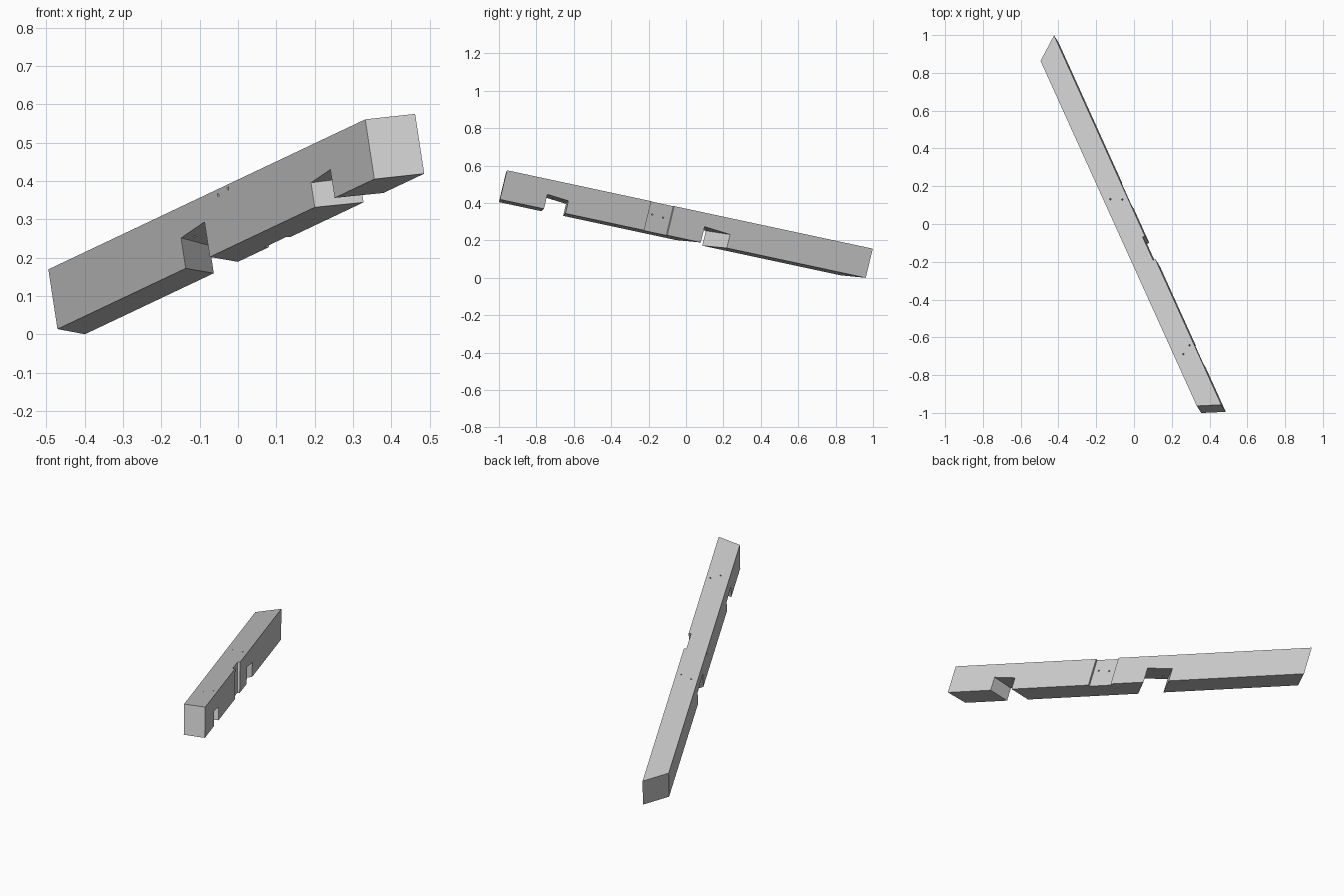
import bpy, bmesh
from mathutils import Vector, Matrix

cube = bpy.data.objects.get("Cube")
if cube:
    bpy.data.objects.remove(cube, do_unlink=True)

# Rafter frame: level run, across, plumb up, from the near top left corner
CORNER = Vector((0.332, -0.963, 0.561))
UP = Vector((-0.147, 0.231, 0.962)).normalized()
RUN = Vector((-0.394, 0.878, -0.271))
RUN = (RUN - UP * RUN.dot(UP)).normalized()
ACROSS = RUN.cross(UP)
SLOPE, DEPTH, WIDTH = 0.082, 0.162, 0.121


def place(s, t, k):
    return CORNER + RUN * s + ACROSS * t + UP * k


def make_object(name, bm):
    bmesh.ops.recalc_face_normals(bm, faces=bm.faces)
    mesh = bpy.data.meshes.new(name)
    bm.to_mesh(mesh)
    bm.free()
    obj = bpy.data.objects.new(name, mesh)
    bpy.context.scene.collection.objects.link(obj)
    return obj


def prism(name, plan, low, high, slope=0.0):
    """Plumb-sided block over a four-cornered plan."""
    bm = bmesh.new()
    bottom = [bm.verts.new(place(s, t, low + slope * s)) for s, t in plan]
    top = [bm.verts.new(place(s, t, high + slope * s)) for s, t in plan]
    bm.faces.new(bottom)
    bm.faces.new(top)
    for i in range(4):
        j = (i + 1) % 4
        bm.faces.new((bottom[i], bottom[j], top[j], top[i]))
    return make_object(name, bm)


def notch(name, start, end, skew, seat):
    """Birdsmouth cutter crossing the whole underside at a skew."""
    plan = []
    for base, sides in ((start, (-0.3, 1.3)), (end, (1.3, -0.3))):
        plan += [(base + skew * f, WIDTH * f) for f in sides]
    return prism(name, plan, seat - 0.3, seat)


def drill(name, a, b):
    """Thin round cutter that runs slightly past both points."""
    a, b = place(*a), place(*b)
    axis = (b - a).normalized()
    length = (b - a).length + 0.04
    turn = axis.to_track_quat('Z', 'Y').to_matrix().to_4x4()
    bm = bmesh.new()
    bmesh.ops.create_cone(bm, cap_ends=True, segments=12, radius1=0.0042,
                          radius2=0.0042, depth=length,
                          matrix=Matrix.Translation((a + b) / 2) @ turn)
    return make_object(name, bm)


# Beam with skewed plumb-cut ends
beam = prism("rafter_beam",
             [(0, 0), (-0.05, WIDTH), (2.13, WIDTH), (2.036, 0)],
             -DEPTH, 0, SLOPE)

# Two birdsmouth notches and the shallow side housing
NEAR_SEAT, MID_SEAT = -0.064, 0.02
cutters = [
    notch("near_notch_cutter", 0.255, 0.383, -0.043, NEAR_SEAT),
    notch("middle_notch_cutter", 1.057, 1.212, 0.09, MID_SEAT),
    prism("housing_cutter", [(0.81, 0.108), (0.947, 0.108),
                             (0.947, 0.16), (0.81, 0.16)], -0.4, 0.3),
]

# Screw holes: plumb through the notches, slanted through the housing
for s, t, seat in ((0.313, 0.098, NEAR_SEAT), (0.283, 0.049, NEAR_SEAT),
                   (1.204, 0.035, MID_SEAT), (1.175, 0.092, MID_SEAT)):
    cutters.append(drill("plumb_hole_cutter", (s, t, seat), (s, t, SLOPE * s)))
for s in (0.84, 0.905):
    cutters.append(drill("slanted_hole_cutter", (s, 0.108, 0.001),
                         (s + 0.046, 0, 0.062)))

for cutter in cutters:
    cutter.hide_render = True
    mod = beam.modifiers.new(cutter.name, 'BOOLEAN')
    mod.operation = 'DIFFERENCE'
    mod.solver = 'EXACT'
    mod.object = cutter

# Bake the cuts and discard the cutters
bpy.context.view_layer.update()
graph = bpy.context.evaluated_depsgraph_get()
baked = bpy.data.meshes.new_from_object(beam.evaluated_get(graph))
beam.modifiers.clear()
beam.data = baked
baked.name = "rafter_beam"
for cutter in cutters:
    bpy.data.objects.remove(cutter, do_unlink=True)

# Plain grey finish
grey = bpy.data.materials.new("light_grey")
grey.use_nodes = True
colour = (0.6, 0.6, 0.6, 1.0)
grey.diffuse_color = colour
grey.node_tree.nodes["Principled BSDF"].inputs["Base Color"].default_value = colour
baked.materials.clear()
baked.materials.append(grey)
for face in baked.polygons:
    face.material_index = 0
    face.use_smooth = False
